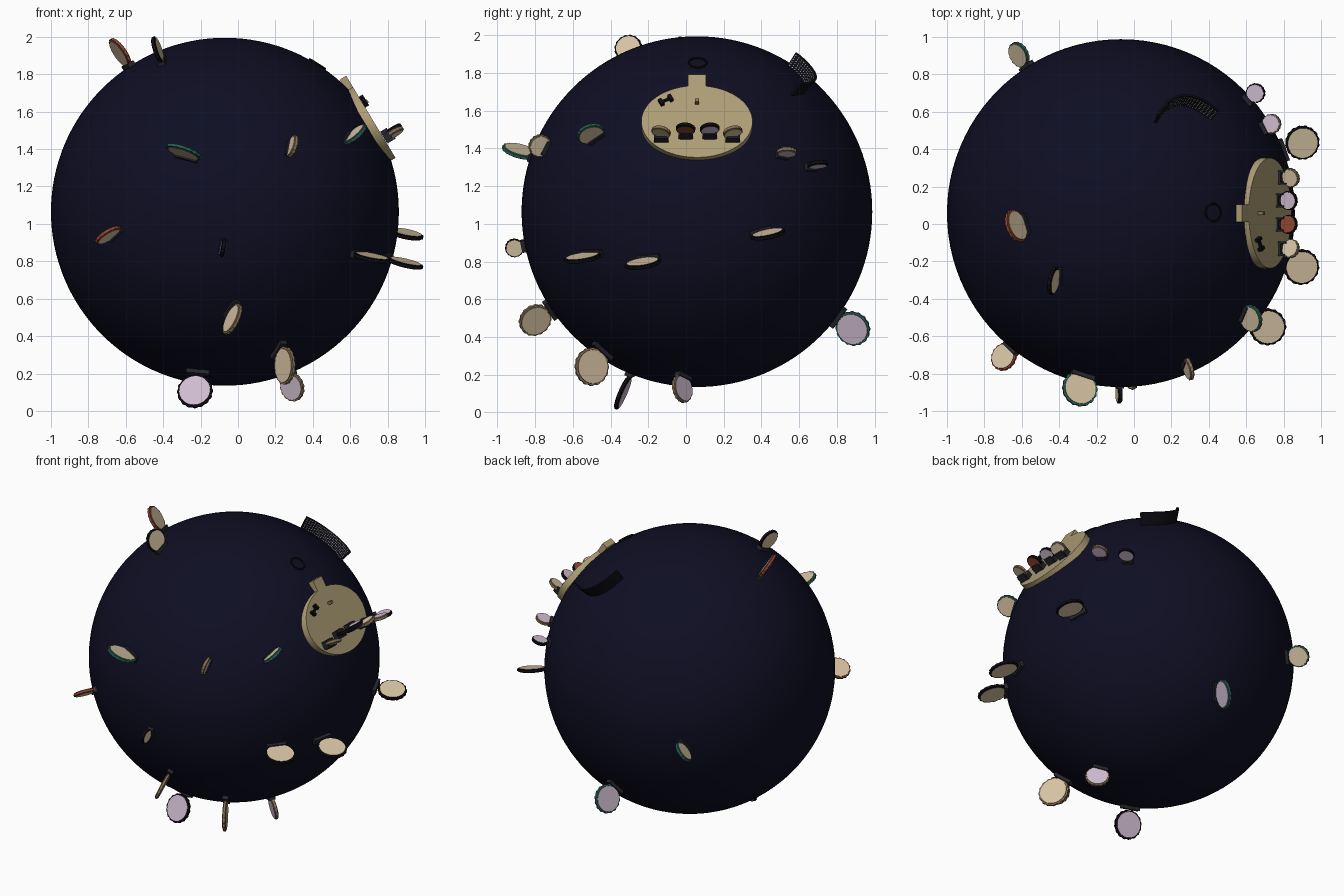
import bpy, bmesh, math
from mathutils import Vector, Matrix

if "Cube" in bpy.data.objects:
    bpy.data.objects.remove(bpy.data.objects["Cube"])

C = Vector((-0.07, 0.058, 1.065))   # centre of the big ball
R = 0.93
N = Vector((0.857, 0, 0.514)).normalized()   # platform outward direction
S = Vector((-N.z, 0, N.x))                   # platform "uphill" direction
Y = Vector((0, 1, 0))


def mat(name, col):
    m = bpy.data.materials.new(name)
    m.diffuse_color = (*col, 1)
    m.use_nodes = True
    m.node_tree.nodes["Principled BSDF"].inputs["Base Color"].default_value = m.diffuse_color
    return m


NAVY = mat("night_navy", (0.0045, 0.0045, 0.017))
TAN = mat("platform_tan", (0.42, 0.34, 0.18))
CREAM = mat("cream", (0.68, 0.55, 0.37))
PINK = mat("pale_pink", (0.62, 0.50, 0.62))
RED = mat("brick_red", (0.27, 0.06, 0.03))
GREEN = mat("rim_green", (0.025, 0.12, 0.09))
BLACK = mat("black", (0.004, 0.004, 0.007))
BROWN = mat("rim_tan", (0.24, 0.17, 0.09))
SEAT = mat("seat_dark", (0.018, 0.018, 0.026))
DOT = mat("light_grey", (0.4, 0.4, 0.42))


def finish(name, bm, mats, smooth=None):
    bmesh.ops.recalc_face_normals(bm, faces=bm.faces)
    me = bpy.data.meshes.new(name)
    bm.to_mesh(me)
    bm.free()
    for m in mats:
        me.materials.append(m)
    ob = bpy.data.objects.new(name, me)
    bpy.context.collection.objects.link(ob)
    if smooth:
        bpy.context.view_layer.objects.active = ob
        ob.select_set(True)
        bpy.ops.object.shade_smooth_by_angle(angle=math.radians(smooth))
        ob.select_set(False)
    return ob


def frame(loc, x, y, z):
    m = Matrix((x, y, z)).transposed().to_4x4()
    m.translation = loc
    return m


def boxes(name, m, parts, material):
    """Several boxes (centre, size) in one local frame."""
    bm = bmesh.new()
    for c, s in parts:
        bmesh.ops.create_cube(bm, size=1, matrix=m @ Matrix.Translation(c) @ Matrix.Diagonal((*s, 1)))
    return finish(name, bm, [material])


def medal(name, loc, normal, up, rad, face, rim):
    """Upright round disc with a notched rim, standing along 'up'."""
    n = Vector(normal)
    n = (n - up * n.dot(up)).normalized()
    m = frame(loc, up.cross(n), up, n)
    h = 0.009
    prof = [(0.87, h + 0.003), (0.88, h), (1, h * 0.8), (1, -h * 0.8), (0.88, -h), (0.87, -h - 0.003)]
    bm = bmesh.new()
    seg = 64
    loops = []
    for q, z in prof:
        loop = []
        for i in range(seg):
            k = q * (0.96 if q == 1 and i % 4 < 2 else 1) * rad
            a = 2 * math.pi * i / seg
            loop.append(bm.verts.new(m @ Vector((k * math.cos(a), k * math.sin(a), z))))
        loops.append(loop)
    for a, b in zip(loops, loops[1:]):
        for i in range(seg):
            bm.faces.new((a[i], a[i - 1], b[i - 1], b[i])).material_index = 1
    for l in (loops[0], loops[-1]):
        bm.faces.new(l)
    finish(name, bm, [face, rim])
    return m


# Big ball, flattened where the platform rests
bm = bmesh.new()
bmesh.ops.create_uvsphere(bm, u_segments=96, v_segments=64, radius=R)
for v in bm.verts:
    over = v.co.dot(N) - 0.905
    if over > 0:
        v.co -= N * over
    v.co += C
finish("ball", bm, [NAVY], 40)

# Discs standing around the ball: location, normal, radius, face, rim
DISCS = [
    ((-0.63, -0.01, 1.915), (0.8, 0.3, 0.52), 0.09, CREAM, RED),
    ((-0.43, -0.305, 1.93), (0.92, -0.2, 0.33), 0.075, CREAM, BLACK),
    ((-0.29, -0.88, 1.385), (0.33, 0.28, 0.9), 0.098, CREAM, GREEN),
    ((0.29, -0.775, 1.415), (0.9, 0.3, -0.32), 0.062, CREAM, BROWN),
    ((0.625, -0.505, 1.478), (0.6, 0.25, -0.75), 0.075, CREAM, GREEN),
    ((-0.695, -0.71, 0.94), (0.47, -0.3, -0.8), 0.077, CREAM, RED),
    ((-0.08, -0.91, 0.873), (0.98, 0.03, -0.18), 0.05, CREAM, BLACK),
    ((-0.03, -0.80, 0.49), (0.85, 0.3, -0.42), 0.09, CREAM, BROWN),
    ((0.25, -0.50, 0.243), (0.87, 0.5, 0), 0.102, CREAM, BROWN),
    ((0.29, -0.02, 0.128), (0.6, 0.75, 0.17), 0.078, PINK, BROWN),
    ((-0.23, -0.335, 0.105), (0.15, 0.93, -0.37), 0.096, PINK, BLACK),
    ((0.90, 0.435, 0.945), (0.2, -0.2, 0.96), 0.093, CREAM, BLACK),
    ((0.715, -0.55, 0.82), (0.15, -0.12, 0.98), 0.1, CREAM, BLACK),
    ((0.895, -0.23, 0.79), (0.22, -0.15, 0.96), 0.097, CREAM, BLACK),
    ((0.735, 0.535, 1.38), (-0.35, 0, 0.93), 0.054, PINK, BROWN),
    ((0.65, 0.70, 1.315), (-0.25, -0.1, 0.96), 0.053, PINK, BLACK),
    ((-0.005, 0.885, 0.445), (0.9, -0.3, -0.3), 0.095, PINK, GREEN),
    ((-0.615, 0.905, 0.945), (0.65, 0.38, -0.65), 0.072, CREAM, GREEN),
]
for i, (loc, n, rad, face, rim) in enumerate(DISCS):
    loc = Vector(loc)
    up = (loc - C).normalized()
    m = medal(f"disc_{i + 1}", loc, n, up, rad, face, rim)
    foot = R + 0.006 - (loc - C).length
    boxes(f"disc_foot_{i + 1}", m, [((0, foot, 0), (rad * 1.3, 0.03, 0.04))], SEAT)

# Oval platform with a tab at its upper edge
TOP = 0.93
P = C + N * TOP
pf = frame(P, Y, -S, N) if Y.cross(-S).dot(N) > 0 else frame(P, Y, S, N)
up_sign = -1 if Y.cross(-S).dot(N) > 0 else 1
bm = bmesh.new()
bmesh.ops.create_cone(bm, cap_ends=True, segments=64, radius1=1, radius2=1, depth=0.045,
                      matrix=pf @ Matrix.Translation((0, 0, -0.0225)) @ Matrix.Diagonal((0.295, 0.222, 1, 1)))
finish("platform", bm, [TAN], 40)
boxes("platform_tab", pf, [((0, up_sign * 0.245, -0.02), (0.095, 0.09, 0.04))], TAN)

# Four seated discs on the platform
for i, (y, s, face, rim) in enumerate([(-0.19, -0.105, CREAM, BROWN), (-0.06, -0.085, RED, BLACK),
                                       (0.068, -0.085, PINK, BLACK), (0.19, -0.105, CREAM, BROWN)]):
    loc = P + Y * y + S * s + N * 0.066
    medal(f"guest_{i + 1}", loc, S + Y * (-y * 1.2), N, 0.052, face, rim)
    q = up_sign
    boxes(f"guest_seat_{i + 1}", pf @ Matrix.Translation((y, q * s, 0)),
          [((0, 0, 0.012), (0.06, 0.05, 0.012)), ((0, -q * 0.025, 0.03), (0.06, 0.008, 0.05)),
           ((0.033, 0, 0.022), (0.01, 0.05, 0.04)), ((-0.033, 0, 0.022), (0.01, 0.05, 0.04))], SEAT)

# Small items on the platform: a dumbbell-like tool and a little post
tool = pf @ Matrix.Translation((-0.165, up_sign * 0.125, 0.012)) @ Matrix.Rotation(up_sign * 0.5, 4, 'Z')
boxes("floor_tool", tool, [((0, 0, 0), (0.07, 0.012, 0.015)), ((-0.028, 0, 0), (0.018, 0.036, 0.024)),
                           ((0.028, 0, 0), (0.018, 0.036, 0.024))], BLACK)
boxes("floor_post", pf, [((0, up_sign * 0.115, 0.015), (0.02, 0.02, 0.03))], BROWN)

# Thin dark ring lying on the ball above the platform
rn = (Vector((0.415, 0.062, 1.84)) - C).normalized()
rot = rn.to_track_quat('Z', 'Y')
bpy.ops.mesh.primitive_torus_add(major_segments=40, minor_segments=8, major_radius=0.047, minor_radius=0.006,
                                 location=C + rn * (R + 0.002), rotation=rot.to_euler())
ring = bpy.context.object
ring.name = "ground_ring"
ring.data.materials.append(BLACK)

# Curved screen wall with a grid of lit dots on its hollow side
A, M, B = Vector((0.19, 0.52, 0.83)), Vector((0.33, 0.63, 0.71)), Vector((0.52, 0.54, 0.66))


def wall(t, r, off=0.0):
    d = A * (2 * (t - 0.5) * (t - 1)) + M * (4 * t * (1 - t)) + B * (2 * t * (t - 0.5))
    tan = A * (4 * t - 3) + M * (4 - 8 * t) + B * (4 * t - 1)
    d.normalize()
    side = d.cross(tan).normalized()
    if side.y > 0:
        side = -side
    return C + d * r + side * off


bm = bmesh.new()
cols = 20
strip = [[bm.verts.new(wall(i / cols, r, o)) for r, o in ((0.9, 0), (1.015, 0), (1.015, 0.012), (0.9, 0.012))]
         for i in range(cols + 1)]
for a, b in zip(strip, strip[1:]):
    for j in range(4):
        bm.faces.new((a[j - 1], a[j], b[j], b[j - 1]))
bm.faces.new(strip[0])
bm.faces.new(strip[-1])
finish("screen_wall", bm, [BLACK])

bm = bmesh.new()
for i in range(24):
    for j in range(6):
        t, r = (i + 0.5) / 24, 0.94 + j * 0.0125
        bm.faces.new([bm.verts.new(wall(t + a * 0.008, r + b * 0.0022, 0.0145))
                      for a, b in ((-1, -1), (1, -1), (1, 1), (-1, 1))])
finish("screen_dots", bm, [DOT])
